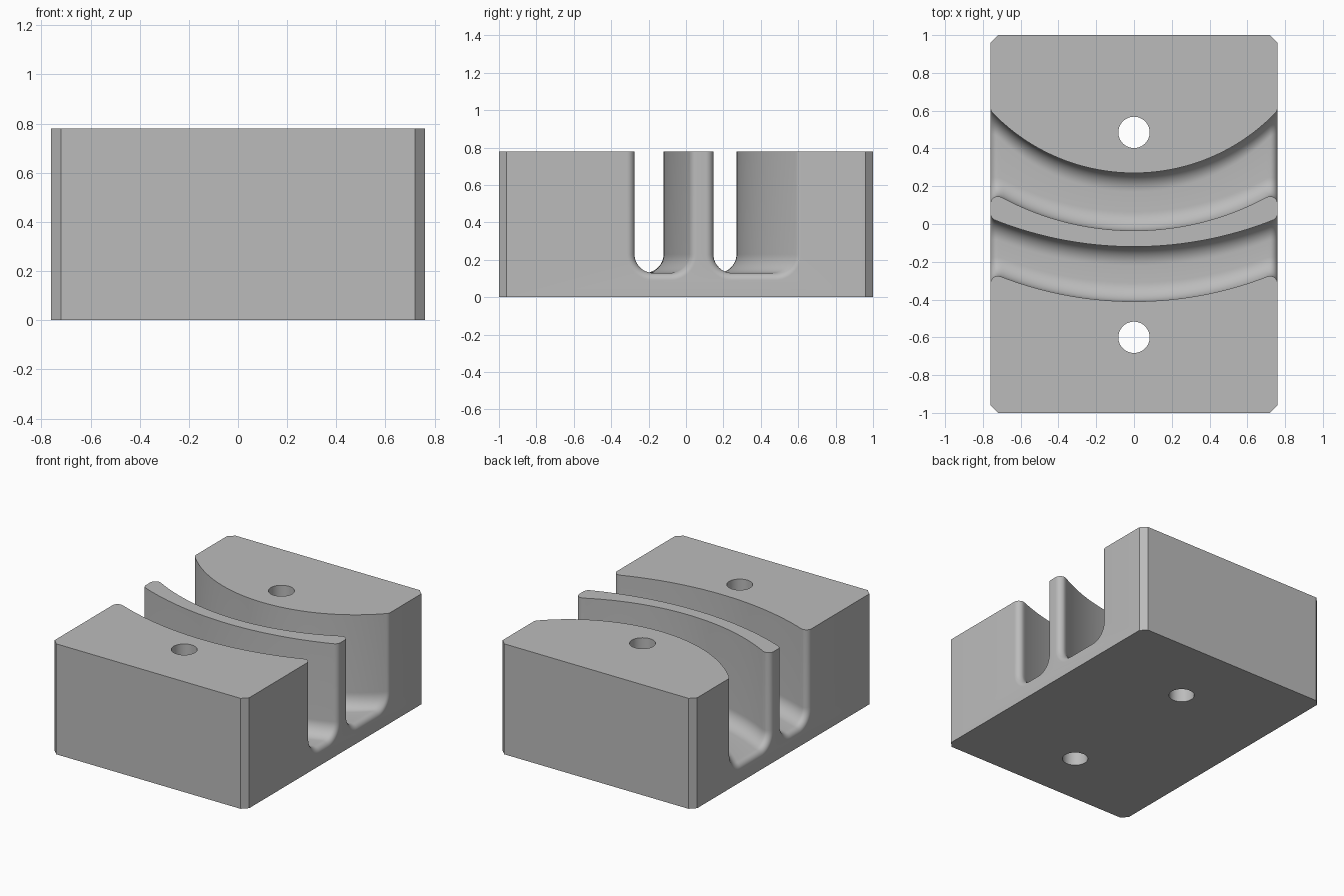
import bpy, bmesh
from math import sqrt, sin, cos, pi, radians

HX, HY, H = 0.76, 1.0, 0.78      # half width, half depth, height
EDGE = 0.04                      # corner chamfer and slot mouth rounding
FLOOR, CORNER = 0.13, 0.10       # slot floor height and floor corner radius
HOLE_R = 0.083

if "Cube" in bpy.data.objects:
    bpy.data.objects.remove(bpy.data.objects["Cube"], do_unlink=True)

grey = bpy.data.materials.new("light_grey")
grey.use_nodes = True
grey.diffuse_color = (0.5, 0.5, 0.5, 1)
grey.node_tree.nodes["Principled BSDF"].inputs["Base Color"].default_value = (0.5, 0.5, 0.5, 1)


def make_object(name, bm):
    bmesh.ops.recalc_face_normals(bm, faces=bm.faces)
    mesh = bpy.data.meshes.new(name)
    bm.to_mesh(mesh)
    bm.free()
    mesh.materials.append(grey)
    obj = bpy.data.objects.new(name, mesh)
    bpy.context.collection.objects.link(obj)
    return obj


def wall_y(x, y0, radius, side):
    """Arc wall through (0, y0), rounded into the block's end face.
    side is +1 for a front wall and -1 for a back wall."""
    x = min(abs(x), HX)
    centre = y0 + radius
    cx = HX - EDGE
    reach = radius + side * EDGE
    if x <= cx * radius / reach:
        return centre - sqrt(radius ** 2 - x ** 2)
    cy = centre - sqrt(reach ** 2 - cx ** 2)
    return cy + side * sqrt(max(0, EDGE ** 2 - (x - cx) ** 2))


def slot_section(x, front, back):
    """U-shaped section of a slot at x, flaring at the block's ends."""
    yf, yb = wall_y(x, *front, 1), wall_y(x, *back, -1)
    over = min(max(0, abs(x) - (HX - EDGE)), EDGE)
    flare = EDGE - sqrt(max(0, EDGE ** 2 - over ** 2))
    r, floor = CORNER + flare, FLOOR - flare
    steps = 12
    angles = [pi / 2 * i / steps for i in range(steps + 1)]
    pts = [(yf, H + 0.2)]
    pts += [(yf + r - r * cos(a), floor + r - r * sin(a)) for a in angles]
    pts += [(yb - r + r * sin(a), floor + r - r * cos(a)) for a in angles]
    pts.append((yb, H + 0.2))
    return pts


def slot_cutter(name, front, back):
    # Even stations along the arc, finer ones around the rounded mouth
    inner = HX - EDGE
    half = [inner * i / 24 for i in range(1, 24)]
    half += [inner - 0.015, inner]
    half += [inner + EDGE * sin(pi / 2 * i / 10) for i in range(1, 11)]
    half.append(HX + 0.05)
    half.sort()
    stations = [-x for x in reversed(half)] + [0] + half
    bm = bmesh.new()
    rings = [[bm.verts.new((x, y, z)) for y, z in slot_section(x, front, back)]
             for x in stations]
    for a, b in zip(rings, rings[1:]):
        for i in range(len(a)):
            j = (i + 1) % len(a)
            bm.faces.new((a[i], a[j], b[j], b[i]))
    bm.faces.new(rings[0])
    bm.faces.new(rings[-1])
    return make_object(name, bm)


def hole_cutter(name, y):
    bm = bmesh.new()
    bmesh.ops.create_cone(bm, cap_ends=True, segments=48, radius1=HOLE_R,
                          radius2=HOLE_R, depth=2)
    bmesh.ops.translate(bm, verts=bm.verts, vec=(0, y, H / 2))
    return make_object(name, bm)


# Block with chamfered upright corners
bm = bmesh.new()
bmesh.ops.create_cube(bm, size=1)
bmesh.ops.scale(bm, verts=bm.verts, vec=(2 * HX, 2 * HY, H))
bmesh.ops.translate(bm, verts=bm.verts, vec=(0, 0, H / 2))
upright = [e for e in bm.edges if abs(e.verts[0].co.z - e.verts[1].co.z) > 0.1]
bmesh.ops.bevel(bm, geom=upright, offset=EDGE, segments=1, affect='EDGES')
block = make_object("slotted_block", bm)

# Two curved slots (wall position at the middle, wall radius) and two bolt holes
cutters = [
    slot_cutter("back_slot_cutter", (-0.035, 1.48), (0.27, 1.04)),
    slot_cutter("front_slot_cutter", (-0.41, 1.95), (-0.12, 2.0)),
    hole_cutter("back_hole_cutter", 0.485),
    hole_cutter("front_hole_cutter", -0.6),
]
bpy.ops.object.select_all(action='DESELECT')
bpy.context.view_layer.objects.active = block
block.select_set(True)
for cutter in cutters:
    mod = block.modifiers.new(cutter.name, 'BOOLEAN')
    mod.operation = 'DIFFERENCE'
    mod.solver = 'EXACT'
    mod.object = cutter
    bpy.ops.object.modifier_apply(modifier=mod.name)
    bpy.data.objects.remove(cutter, do_unlink=True)

bpy.ops.object.shade_smooth_by_angle(angle=radians(30))
